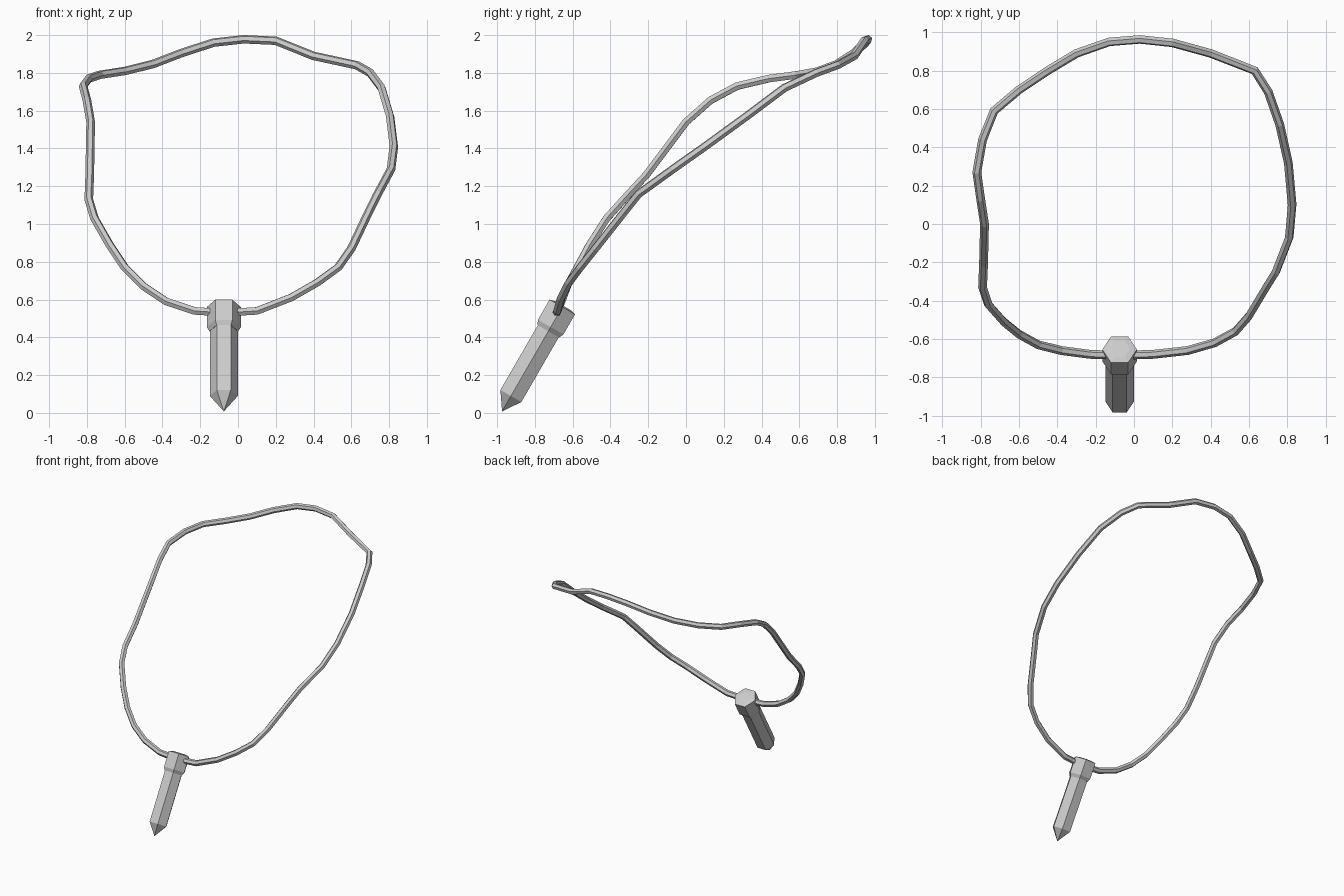
import bpy, bmesh
from math import cos, sin, pi, radians
from mathutils import Matrix

if "Cube" in bpy.data.objects:
    bpy.data.objects.remove(bpy.data.objects["Cube"])

# Cord: closed hexagonal-section strand through read-off points
path = [
    (-.07, -.685, .53), (.10, -.68, .54), (.28, -.66, .61), (.42, -.62, .69),
    (.53, -.56, .77), (.60, -.48, .87), (.69, -.33, 1.06), (.74, -.25, 1.16),
    (.81, -.07, 1.29), (.825, .10, 1.41), (.805, .32, 1.57), (.76, .52, 1.72),
    (.70, .69, 1.80), (.63, .80, 1.84), (.40, .89, 1.89), (.20, .945, 1.97),
    (.03, .963, 1.978), (-.13, .95, 1.96), (-.30, .89, 1.905), (-.45, .80, 1.847),
    (-.60, .70, 1.81), (-.73, .59, 1.79), (-.79, .44, 1.77), (-.82, .27, 1.73),
    (-.80, .13, 1.655), (-.78, 0, 1.54), (-.785, -.21, 1.26), (-.79, -.33, 1.13),
    (-.76, -.42, 1.03), (-.68, -.51, .89), (-.60, -.575, .77), (-.50, -.63, .67),
    (-.38, -.66, .59), (-.23, -.68, .54),
]
cu = bpy.data.curves.new("cord", 'CURVE')
cu.dimensions = '3D'
cu.bevel_depth = 0.023
cu.bevel_resolution = 1
sp = cu.splines.new('POLY')
sp.points.add(len(path) - 1)
for p, co in zip(sp.points, path):
    p.co = (*co, 1)
sp.use_cyclic_u = True
sp.use_smooth = False
cord = bpy.data.objects.new("cord", cu)
bpy.context.collection.objects.link(cord)
bpy.context.view_layer.objects.active = cord
cord.select_set(True)
bpy.ops.object.convert(target='MESH')

# Pendant parts: hexagonal profiles (distance from tip, radius) on a tilted axis
TILT = Matrix.Translation((-.075, -.974, .008)) @ Matrix.Rotation(radians(-30), 4, 'X')


def hex_part(name, profile):
    bm = bmesh.new()
    rings = []
    for s, r in profile:
        if r == 0:
            rings.append([bm.verts.new((0, 0, s))] * 6)
        else:
            rings.append([bm.verts.new((r * cos(k * pi / 3), r * sin(k * pi / 3), s))
                          for k in range(6)])
    for a, b in zip(rings, rings[1:]):
        for k in range(6):
            j = (k + 1) % 6
            bm.faces.new(list(dict.fromkeys((a[k], a[j], b[j], b[k]))))
    for ring in (rings[0], rings[-1]):
        if len(set(ring)) == 6:
            bm.faces.new(ring)
    bmesh.ops.recalc_face_normals(bm, faces=bm.faces[:])
    bm.transform(TILT)
    me = bpy.data.meshes.new(name)
    bm.to_mesh(me)
    bm.free()
    ob = bpy.data.objects.new(name, me)
    bpy.context.collection.objects.link(ob)
    return ob


# Pointed crystal and the cap that holds it
hex_part("crystal", [(0, 0), (.094, .074), (.52, .074)])
hex_part("cap", [(.49, .076), (.515, .09), (.638, .09), (.646, .054)])
